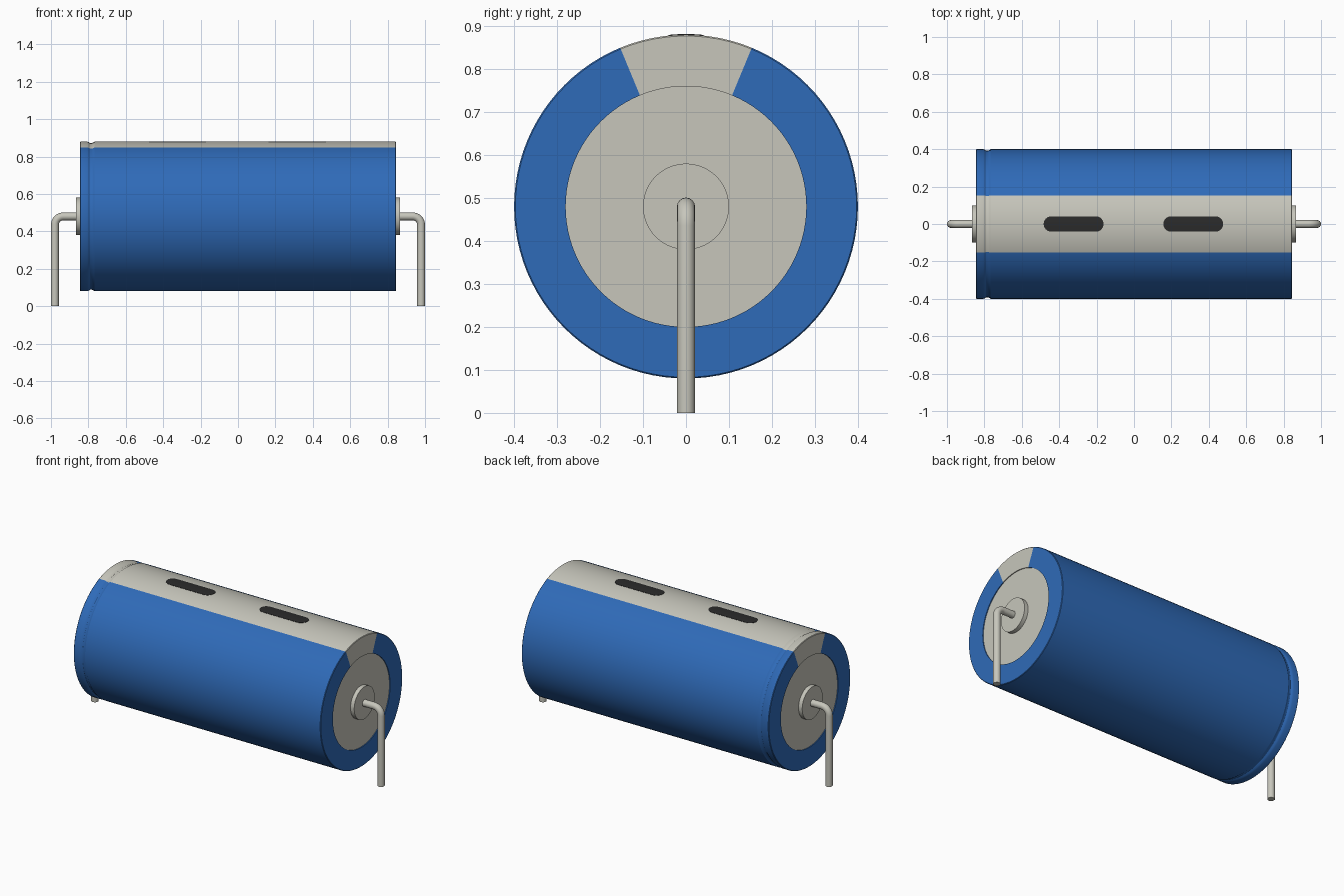
import bpy, bmesh
from math import sin, cos, pi, radians, atan2, sqrt, asin

AXIS_Z = 0.48      # height of the can's axis
SEGS = 96
STRIPE = radians(22.5)

if "Cube" in bpy.data.objects:
    bpy.data.objects.remove(bpy.data.objects["Cube"])


def material(name, rgb):
    m = bpy.data.materials.new(name)
    m.use_nodes = True
    m.diffuse_color = (*rgb, 1)
    m.node_tree.nodes["Principled BSDF"].inputs["Base Color"].default_value = (*rgb, 1)
    return m


blue = material("blue sleeve", (0.028, 0.145, 0.48))
grey = material("warm light grey", (0.57, 0.565, 0.50))
dark = material("dark marking", (0.024, 0.024, 0.024))


def smooth(obj, angle=30):
    bpy.ops.object.select_all(action="DESELECT")
    obj.select_set(True)
    bpy.context.view_layer.objects.active = obj
    bpy.ops.object.shade_smooth_by_angle(angle=radians(angle))


def finish(name, bm, *mats):
    bmesh.ops.recalc_face_normals(bm, faces=bm.faces[:])
    mesh = bpy.data.meshes.new(name)
    bm.to_mesh(mesh)
    bm.free()
    obj = bpy.data.objects.new(name, mesh)
    bpy.context.collection.objects.link(obj)
    for m in mats:
        mesh.materials.append(m)
    smooth(obj)
    return obj


def revolve(name, profile, *mats, stripe=False):
    """Turn (x, radius) points about the can's axis, closing both ends."""
    bm = bmesh.new()
    rings = [[bm.verts.new((x, r * sin(2 * pi * i / SEGS), AXIS_Z + r * cos(2 * pi * i / SEGS)))
              for i in range(SEGS)] for x, r in profile]
    for a, b in zip(rings, rings[1:]):
        for i in range(SEGS):
            j = (i + 1) % SEGS
            f = bm.faces.new((a[i], a[j], b[j], b[i]))
            if stripe:
                c = f.calc_center_median()
                f.material_index = int(abs(atan2(c.y, c.z - AXIS_Z)) < STRIPE)
    bm.faces.new(rings[0])
    bm.faces.new(rings[-1])
    return finish(name, bm, *mats)


# Sleeve with softened rims, folded-in ends and one crimp groove
sleeve = [(-0.835, 0.28), (-0.845, 0.28), (-0.845, 0.397), (-0.842, 0.4), (-0.806, 0.4),
          (-0.798, 0.397), (-0.79, 0.392), (-0.782, 0.392), (-0.774, 0.395), (-0.766, 0.4),
          (0.842, 0.4), (0.845, 0.397), (0.845, 0.28), (0.835, 0.28)]
revolve("sleeve", sleeve, blue, grey, stripe=True)

# End discs, lead bosses and bent wire leads
for side, s in (("left", 1), ("right", -1)):
    revolve(side + "_end_disc", [(s * 0.8, 0.28), (s * 0.84, 0.28)], grey)
    revolve(side + "_lead_boss", [(s * 0.83, 0.1), (s * 0.865, 0.1)], grey)

    bend, x_out = 0.045, 0.979
    path = [(0.85, AXIS_Z)]
    path += [(x_out - bend + bend * sin(t * pi / 16), AXIS_Z - bend + bend * cos(t * pi / 16))
             for t in range(9)]
    path += [(x_out, 0)]
    curve = bpy.data.curves.new(side + "_lead", "CURVE")
    curve.dimensions = "3D"
    curve.bevel_depth = 0.021
    curve.bevel_resolution = 6
    curve.use_fill_caps = True
    spline = curve.splines.new("POLY")
    spline.points.add(len(path) - 1)
    for p, (x, z) in zip(spline.points, path):
        p.co = (s * x, 0, z, 1)
    curve.materials.append(grey)
    lead = bpy.data.objects.new(side + "_lead", curve)
    bpy.context.collection.objects.link(lead)
    bpy.ops.object.select_all(action="DESELECT")
    lead.select_set(True)
    bpy.context.view_layer.objects.active = lead
    bpy.ops.object.convert(target="MESH")
    smooth(bpy.context.view_layer.objects.active, 40)


# Thin rounded dash markings wrapped on the stripe
def dash(name, centre, half_len=0.16, half_w=0.041):
    bm = bmesh.new()
    rows = []
    for i in range(17):
        y = -half_w * cos(pi * i / 16)
        reach = half_len - half_w + sqrt(max(half_w ** 2 - y ** 2, 0))
        a = asin(y / 0.4)
        rows.append([bm.verts.new((centre + d * reach, r * sin(a), AXIS_Z + r * cos(a)))
                     for d, r in ((-1, 0.397), (-1, 0.4015), (1, 0.4015), (1, 0.397))])
    for a, b in zip(rows, rows[1:]):
        for k in range(4):
            n = (k + 1) % 4
            bm.faces.new((a[k], a[n], b[n], b[k]))
    bm.faces.new(rows[0])
    bm.faces.new(rows[-1])
    finish(name, bm, dark)


dash("right_dash", -0.323)
dash("left_dash", 0.317)
